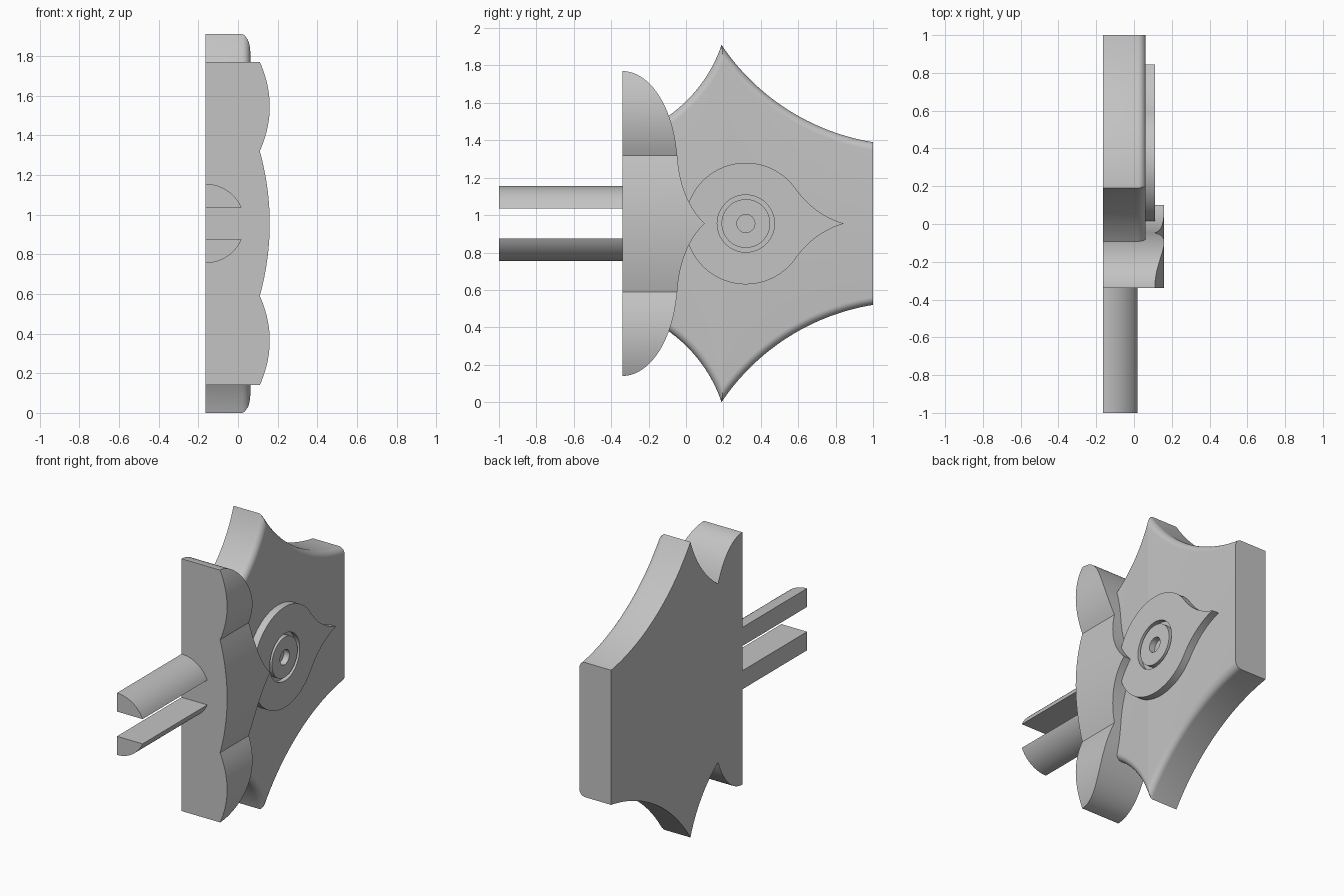
import bpy, bmesh
from math import sin, cos, pi, asin, atan2, sqrt, hypot, radians
from mathutils import Vector

cube = bpy.data.objects.get("Cube")
if cube:
    bpy.data.objects.remove(cube)

BACK = -0.165   # flat back plane
MID = 0.955     # height of the mirror line

grey = bpy.data.materials.new("plain grey")
grey.use_nodes = True
colour = (0.55, 0.55, 0.55, 1)
grey.diffuse_color = colour
grey.node_tree.nodes["Principled BSDF"].inputs["Base Color"].default_value = colour


def loft(name, rings):
    """Skin equal-length closed rings and cap both ends."""
    bm = bmesh.new()
    loops = [[bm.verts.new(p) for p in ring] for ring in rings]
    for a, b in zip(loops, loops[1:]):
        for i in range(len(a)):
            j = (i + 1) % len(a)
            bm.faces.new((a[i], a[j], b[j], b[i]))
    bm.faces.new(loops[0])
    bm.faces.new(loops[-1])
    bmesh.ops.recalc_face_normals(bm, faces=bm.faces)
    mesh = bpy.data.meshes.new(name)
    bm.to_mesh(mesh)
    bm.free()
    mesh.materials.append(grey)
    obj = bpy.data.objects.new(name, mesh)
    bpy.context.collection.objects.link(obj)
    bpy.ops.object.select_all(action='DESELECT')
    obj.select_set(True)
    bpy.context.view_layer.objects.active = obj
    bpy.ops.object.shade_smooth_by_angle(angle=radians(25))
    return obj


def bezier(a, b, c, n):
    a, b, c = Vector(a), Vector(b), Vector(c)
    return [a * (1 - t) ** 2 + b * 2 * t * (1 - t) + c * t * t
            for t in (i / n for i in range(n + 1))]


def hollow_arc(a, b, sag):
    """Circle above a chord, as centre and radius, sagging inward."""
    a, b = Vector(a), Vector(b)
    d = b - a
    radius = d.length ** 2 / (8 * sag) + sag / 2
    normal = Vector((-d.y, d.x)).normalized()
    return (a + b) / 2 + normal * (radius - sag), radius


# Head plate: two hollow arcs meet at a sharp tip, front rim rounded
ARCS = [hollow_arc((-0.08, 0.585), (0.19, 0.955), 0.035),
        hollow_arc((0.19, 0.955), (1.0, 0.435), 0.10)]
ROUND = 0.042


def half_height(y, inset):
    heights = []
    for centre, radius in ARCS:
        s = (radius + inset) ** 2 - (y - centre.x) ** 2
        if s > 0:
            heights.append(centre.y - sqrt(s))
    return min(heights)


def plate_ring(y):
    side = [(BACK, half_height(y, 0))]
    for k in range(9):
        a = k / 8 * pi / 2
        side.append((0.02 + ROUND * sin(a), half_height(y, ROUND * (1 - cos(a)))))
    return ([(x, y, MID + h) for x, h in side]
            + [(x, y, MID - h) for x, h in reversed(side)])


stations = [-0.2 + 0.02 * i for i in range(15)]
stations += [0.09 + 0.005 * i for i in range(41)]
stations += [0.29 + 0.71 * i / 30 for i in range(1, 31)]
loft("head_plate", [plate_ring(y) for y in stations])

# Guard: scalloped front depth and a curved edge with a central point
edge = [(p.x, p.y) for p in bezier((0, 0.1), (0.125, -0.03), (0.365, -0.047), 16)]
start = asin(0.07 / 0.52)
for k in range(1, 25):
    a = start + (pi / 2 - start) * k / 24
    edge.append((0.295 + 0.52 * sin(a), max(-0.34 + 0.295 * cos(a), -0.332)))


def guard_ring(z, y):
    d = abs(z)
    t = d / 0.365 if d <= 0.365 else (d - 0.59) / 0.225
    x = 0.11 + 0.05 * (1 - t * t)
    return [(BACK, -0.34, MID + z), (x, -0.34, MID + z),
            (x, y, MID + z), (BACK, y, MID + z)]


loft("guard", [guard_ring(-z, y) for z, y in reversed(edge[1:])]
     + [guard_ring(z, y) for z, y in edge])

# Handle bars: a half round with its middle slot left open
for name, sign in (("upper_bar", 1), ("lower_bar", -1)):
    low = asin(0.08 / 0.2)
    arc = [low + (pi / 2 - low) * k / 16 for k in range(17)]
    section = [(BACK, 0.08)] + [(BACK + 0.2 * cos(a), 0.2 * sin(a)) for a in arc]
    loft(name, [[(x, y, MID + sign * z) for x, z in section] for y in (-1, -0.3)])

# Eye plate: teardrop with a ring groove and a centre hole
EYE_Y, EYE_R = 0.32, 0.325
half = [(p.x, p.y) for p in bezier((0.525, 0), (0.37, 0.045), (0.27, 0.181), 14)]
first = atan2(half[-1][1], half[-1][0])
for k in range(1, 41):
    a = first + (pi - first) * k / 40
    half.append((EYE_R * cos(a), EYE_R * sin(a)))
outline = half + [(u, -v) for u, v in reversed(half[1:-1])]


def eye_ring(x, radius=None):
    ring = []
    for u, v in outline:
        s = radius / hypot(u, v) if radius else 1
        ring.append((x, EYE_Y + u * s, MID + v * s))
    return ring


TOP = 0.11
loft("eye_plate", [eye_ring(0.04), eye_ring(TOP),
                   eye_ring(TOP, 0.153), eye_ring(TOP - 0.03, 0.153),
                   eye_ring(TOP - 0.03, 0.13), eye_ring(TOP, 0.13),
                   eye_ring(TOP, 0.048), eye_ring(TOP - 0.04, 0.048)])
